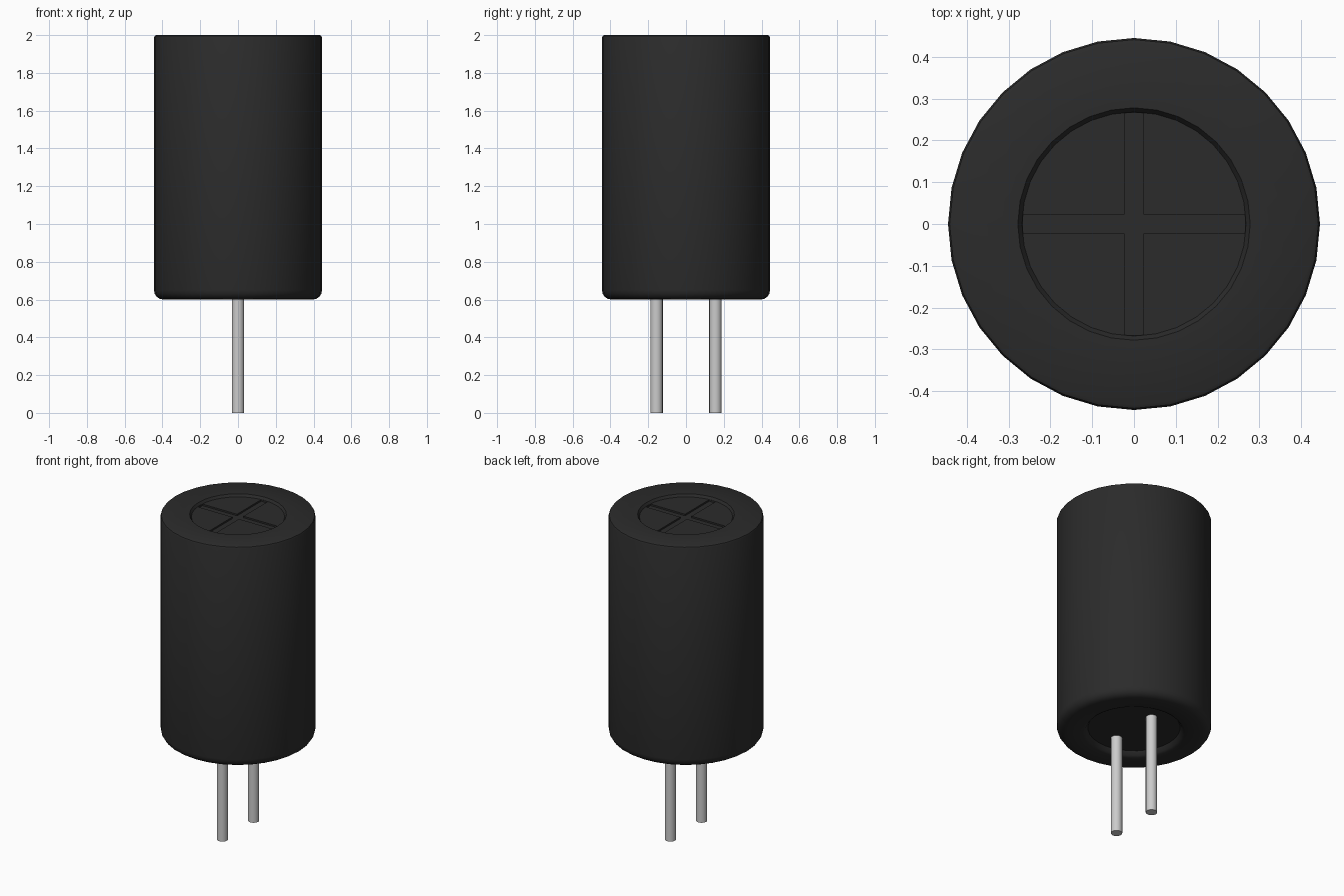
import bpy
import bmesh
import math

cube = bpy.data.objects.get("Cube")
if cube:
    bpy.data.objects.remove(cube, do_unlink=True)


def make_material(name, color, roughness):
    mat = bpy.data.materials.new(name)
    mat.use_nodes = True
    mat.diffuse_color = color
    bsdf = mat.node_tree.nodes["Principled BSDF"]
    bsdf.inputs["Base Color"].default_value = color
    bsdf.inputs["Roughness"].default_value = roughness
    return mat


def lathe(name, profile, sides, mat, location=(0, 0, 0)):
    """Revolve a bottom-to-top (radius, height) profile that starts and ends flat."""
    bm = bmesh.new()
    rings = []
    for r, z in profile:
        rings.append([bm.verts.new((r * math.cos(a), r * math.sin(a), z))
                      for a in (math.tau * i / sides for i in range(sides))])
    for low, high in zip(rings, rings[1:]):
        for i in range(sides):
            j = (i + 1) % sides
            bm.faces.new((low[i], low[j], high[j], high[i]))
    bm.faces.new(rings[0][::-1])
    bm.faces.new(rings[-1])
    mesh = bpy.data.meshes.new(name)
    bm.to_mesh(mesh)
    bm.free()
    mesh.materials.append(mat)
    obj = bpy.data.objects.new(name, mesh)
    obj.location = location
    bpy.context.collection.objects.link(obj)
    return obj


def smooth(obj):
    bpy.ops.object.select_all(action="DESELECT")
    obj.select_set(True)
    bpy.context.view_layer.objects.active = obj
    bpy.ops.object.shade_smooth_by_angle(angle=math.radians(30))


black = make_material("black sleeve", (0.024, 0.024, 0.024, 1), 0.6)
metal = make_material("pale metal", (0.6, 0.6, 0.6, 1), 0.4)

# Can: recessed base, rounded lower edge, straight wall, recessed top
radius, base, top = 0.445, 0.6, 2.0
fillet = 0.05
profile = [(0.265, base + 0.03), (0.28, base + 0.008), (0.295, base)]
for k in range(5):
    a = math.pi / 2 * k / 4
    profile.append((radius - fillet + fillet * math.sin(a),
                    base + fillet - fillet * math.cos(a)))
profile += [(radius, top - 0.012), (radius - 0.004, top - 0.004),
            (radius - 0.012, top), (0.278, top), (0.268, top - 0.015)]
can = lathe("can", profile, 32, black)

# Cross-shaped vent grooves cut into the recessed top
for name, size in (("groove_cutter_x", (0.53, 0.046, 0.02)),
                   ("groove_cutter_y", (0.046, 0.53, 0.02))):
    bpy.ops.mesh.primitive_cube_add(size=1, location=(0, 0, top - 0.015))
    cutter = bpy.context.object
    cutter.name = name
    cutter.scale = size
    cutter.hide_render = True
    cutter.hide_set(True)
    cut = can.modifiers.new(name, "BOOLEAN")
    cut.operation = "DIFFERENCE"
    cut.solver = "EXACT"
    cut.object = cutter
smooth(can)

# Two wire leads, side by side along the depth
for name, y in (("front_lead", -0.156), ("back_lead", 0.156)):
    lead = lathe(name, [(0.033, 0), (0.033, base + 0.04)], 16, metal, (0, y, 0))
    smooth(lead)
